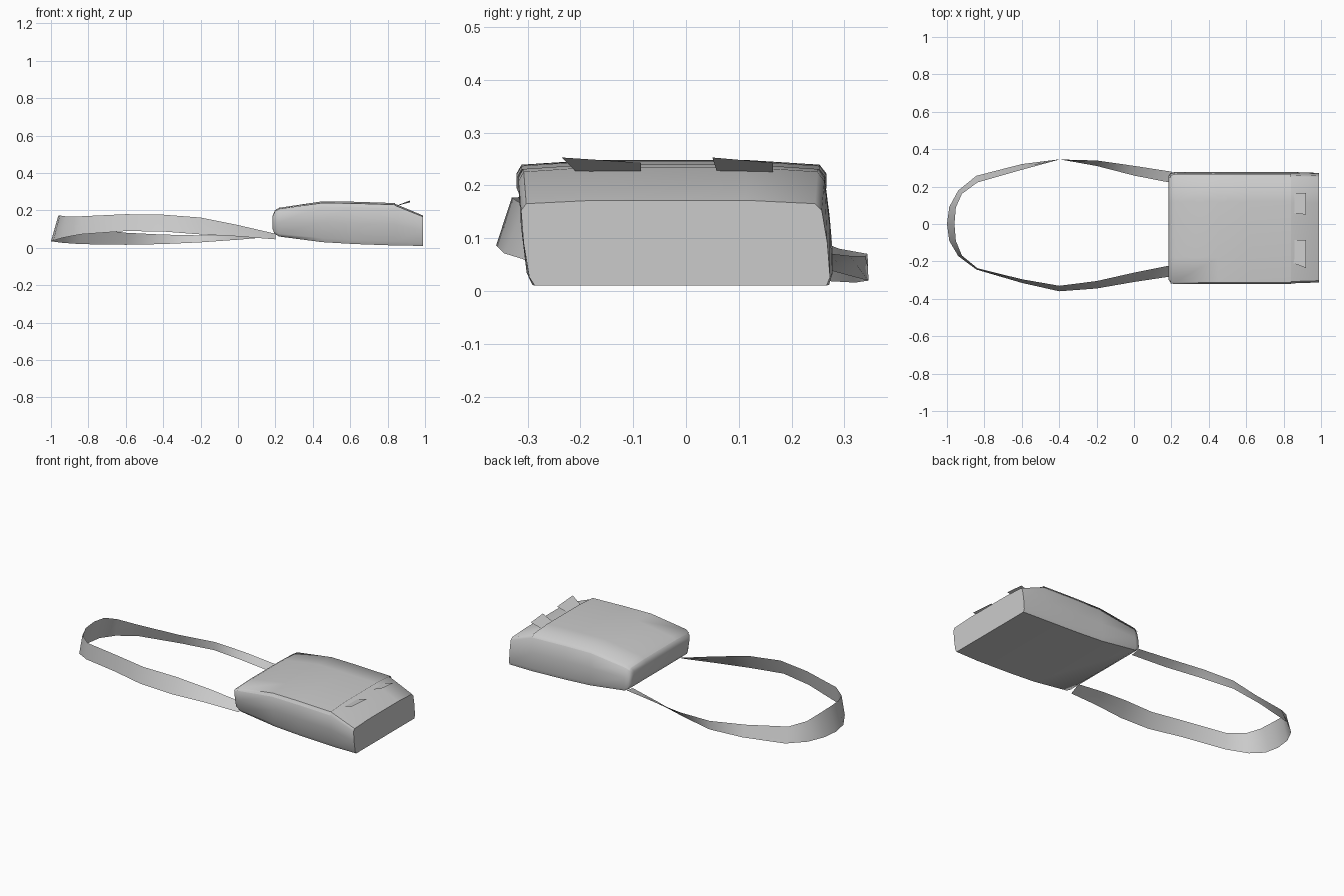
import bpy
import bmesh
from math import sin, cos, pi, radians

cube = bpy.data.objects.get("Cube")
if cube:
    bpy.data.objects.remove(cube, do_unlink=True)

cloth = bpy.data.materials.new("plain grey cloth")
cloth.use_nodes = True
cloth.diffuse_color = (0.6, 0.6, 0.6, 1)
shader = cloth.node_tree.nodes["Principled BSDF"]
shader.inputs["Base Color"].default_value = cloth.diffuse_color


def skin(name, rows, closed=False):
    """Join equal rows of points with quads; closed rows also get end caps."""
    bm = bmesh.new()
    grid = [[bm.verts.new(point) for point in row] for row in rows]
    for row, following in zip(grid, grid[1:]):
        start = 0 if closed else 1
        for j in range(start, len(row)):
            bm.faces.new((row[j - 1], row[j], following[j], following[j - 1]))
    if closed:
        bm.faces.new(grid[0])
        bm.faces.new(grid[-1])
    bmesh.ops.recalc_face_normals(bm, faces=bm.faces)
    mesh = bpy.data.meshes.new(name)
    bm.to_mesh(mesh)
    bm.free()
    mesh.materials.append(cloth)
    obj = bpy.data.objects.new(name, mesh)
    bpy.context.collection.objects.link(obj)
    bpy.ops.object.select_all(action="DESELECT")
    obj.select_set(True)
    bpy.context.view_layer.objects.active = obj
    bpy.ops.object.shade_smooth_by_angle(angle=radians(50))


# Half of the bag's cross-section: share of the width, share of the height
HALF = [(0.97, 0), (1, 0.1), (1.01, 0.5), (1, 0.88), (0.96, 0.96), (0.5, 1)]


def bag_section(x, low, high, half_width, outline=HALF, lift=0):
    """Points around one section, leaning towards the front at the top."""
    def point(side, width, height):
        y = side * (width * half_width + lift) - 0.01 - 0.02 * height
        return (x, y, low + height * (high - low) + lift)
    front = [point(-1, *pair) for pair in outline]
    back = [point(1, *pair) for pair in reversed(outline)]
    return front + back


# Bag body: x, bottom, top and half width of each section
body = [
    (0.185, 0.1, 0.17, 0.27),
    (0.195, 0.075, 0.195, 0.285),
    (0.22, 0.06, 0.21, 0.29),
    (0.45, 0.03, 0.244, 0.29),
    (0.62, 0.02, 0.242, 0.29),
    (0.84, 0.012, 0.235, 0.29),
    (0.99, 0.01, 0.172, 0.285),
]
skin("bag_body", [bag_section(*station) for station in body], closed=True)

# Flap: thin sheet over the top, ending before the sloping far end
flap = [bag_section(*station, outline=HALF[3:], lift=0.004) for station in body[1:-1]]
skin("flap", flap)


# Fastening tabs: small plates rising out from under the edge of the flap
def tab(name, front, back, spread):
    inner = [(0.84, front, 0.222), (0.84, back, 0.222)]
    outer = [(0.92, front - spread, 0.253), (0.92, back, 0.243)]
    skin(name, [inner, outer])


tab("right_tab", front=-0.205, back=-0.085, spread=0.03)
tab("left_tab", front=0.06, back=0.165, spread=0.01)


# Shoulder strap: a ribbon looping from one bag corner round to the other
def strap_row(x, y, side):
    reach = (0.2 - x) / 1.18
    tip = reach ** 16
    if side < 0:
        middle = 0.06 + 0.075 * sin(pi * reach * 0.8)
        height = 0.03 + 0.06 * min(1, 3 * reach) + 0.05 * tip
        lean = 0.03 * (1 - reach)
    else:
        middle = 0.065 - 0.02 * sin(pi * reach) + 0.04 * tip
        height = 0.01 + 0.08 * reach + 0.05 * tip
        lean = -0.03 * cos(pi * reach) * (1 - reach ** 8)

    def edge(turn):
        """One point across the ribbon, from the low edge to the high edge."""
        outward = y - turn * lean
        return (x + turn * tip * 0.02, side * outward, middle + turn * height / 2)
    return [edge(turn) for turn in (-1, 0, 1)]


# Path of one arm of the strap, shared by the front and back arms
arm = [(0.2, 0.25), (0, 0.285), (-0.2, 0.325), (-0.4, 0.345), (-0.6, 0.305),
       (-0.84, 0.24), (-0.93, 0.17), (-0.97, 0.09), (-0.98, 0)]
front_arm = [strap_row(x, y, -1) for x, y in arm]
back_arm = [strap_row(x, y, 1) for x, y in arm[:-1]]
skin("shoulder_strap", front_arm + back_arm[::-1])
